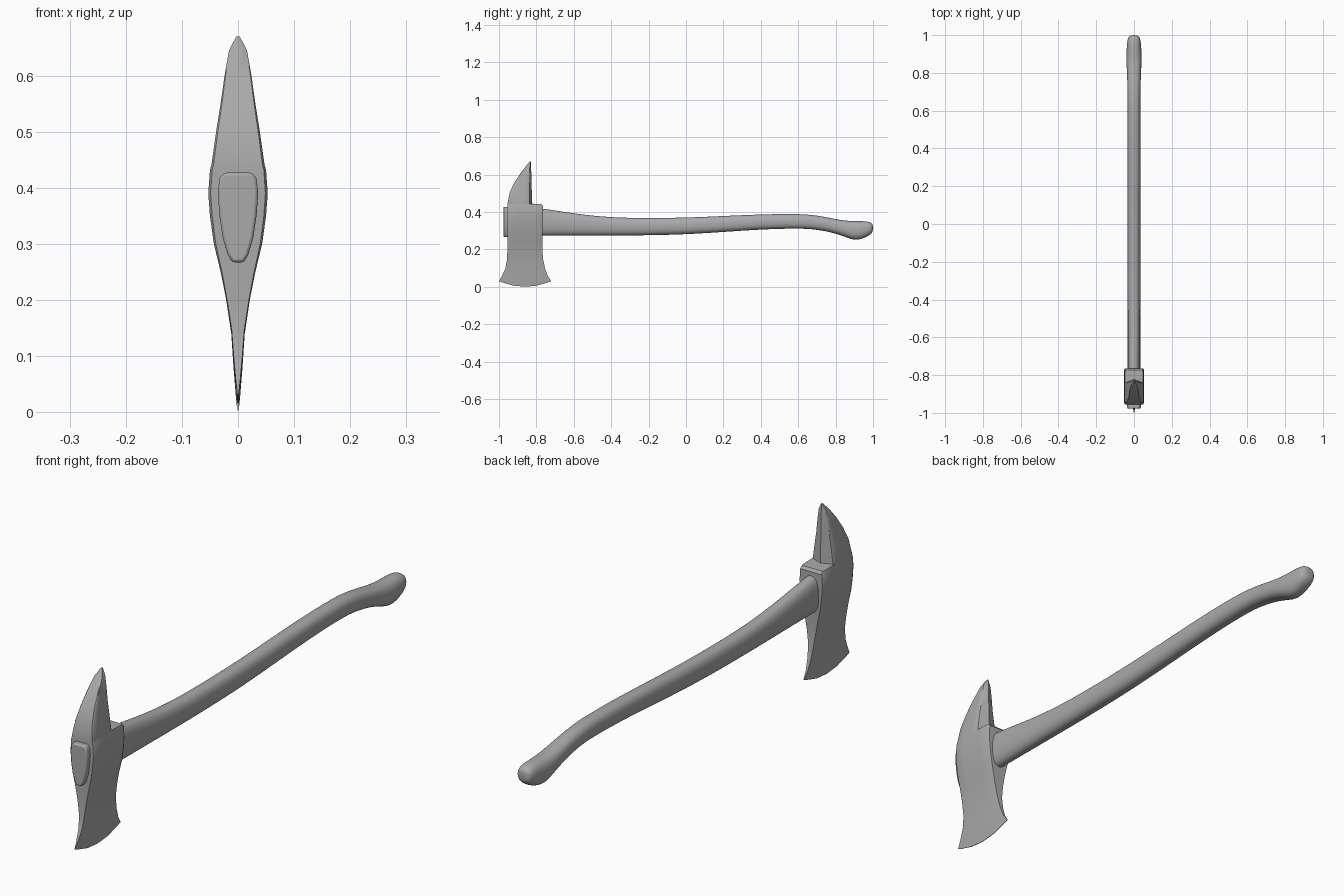
import bpy
import bmesh
from math import cos, sin, tau, radians, copysign

cube = bpy.data.objects.get("Cube")
if cube:
    bpy.data.objects.remove(cube, do_unlink=True)

grey = bpy.data.materials.new("plain grey")
grey.use_nodes = True
colour = (0.4, 0.4, 0.4, 1)
grey.diffuse_color = colour
grey.node_tree.nodes["Principled BSDF"].inputs["Base Color"].default_value = colour


def make_object(name, bm):
    bmesh.ops.recalc_face_normals(bm, faces=bm.faces)
    mesh = bpy.data.meshes.new(name)
    bm.to_mesh(mesh)
    bm.free()
    mesh.materials.append(grey)
    obj = bpy.data.objects.new(name, mesh)
    bpy.context.collection.objects.link(obj)
    return obj


def smooth(obj, angle):
    bpy.ops.object.select_all(action='DESELECT')
    obj.select_set(True)
    bpy.context.view_layer.objects.active = obj
    bpy.ops.object.shade_smooth_by_angle(angle=radians(angle))


def loft(name, rings):
    bm = bmesh.new()
    rows = [[bm.verts.new(p) for p in ring] for ring in rings]
    n = len(rows[0])
    for a, b in zip(rows, rows[1:]):
        for i in range(n):
            j = (i + 1) % n
            bm.faces.new((a[i], a[j], b[j], b[i]))
    bm.faces.new(rows[0])
    bm.faces.new(rows[-1])
    return make_object(name, bm)


# Axe head: height, front y, back y, half width, rise of the curved edge, back ridge
head_rows = [
    (0.00, -1.0, -0.72, 0.001, 0.03, 0),
    (0.03, -0.985, -0.738, 0.004, 0.026, 0),
    (0.08, -0.966, -0.753, 0.008, 0.016, 0),
    (0.14, -0.957, -0.764, 0.012, 0.006, 0),
    (0.20, -0.955, -0.768, 0.021, 0, 0),
    (0.25, -0.955, -0.768, 0.031, 0, 0),
    (0.30, -0.955, -0.766, 0.043, 0, 0),
    (0.35, -0.955, -0.765, 0.05, 0, 0),
    (0.39, -0.955, -0.765, 0.053, 0, 0),
    (0.432, -0.955, -0.765, 0.05, 0, 0),
    (0.442, -0.954, -0.773, 0.047, 0, 0),
    (0.444, -0.954, -0.838, 0.047, 0, 0.016),
    (0.50, -0.944, -0.838, 0.039, 0, 0.014),
    (0.55, -0.922, -0.838, 0.031, 0, 0.012),
    (0.60, -0.89, -0.836, 0.024, 0, 0.009),
    (0.645, -0.855, -0.834, 0.016, 0, 0.006),
    (0.67, -0.836, -0.831, 0.003, 0, 0.001),
]
side = [(0, 0.92), (0.05, 1), (0.28, 1), (0.5, 1), (0.72, 1), (0.95, 1), (1, 0.92)]


def head_ring(z, front, back, width, rise, ridge):
    def point(t, s, bulge=0):
        return (s * width, front + t * (back - front) + bulge,
                z + rise * (2 * t - 1) ** 2)
    return ([point(0, 0)] + [point(t, s) for t, s in side]
            + [point(1, 0, ridge)] + [point(t, -s) for t, s in reversed(side)])


smooth(loft("axe_head", [head_ring(*row) for row in head_rows]), 35)

# Raised striking plate on the front of the head
half = [(0.010, 0.267), (0.018, 0.28), (0.027, 0.31), (0.033, 0.35),
        (0.036, 0.39), (0.033, 0.417), (0.025, 0.427)]
outline = half + [(-x, z) for x, z in reversed(half)]
plate = loft("striking_plate", [[(x, y, z) for x, z in outline] for y in (-0.94, -0.977)])
bevel = plate.modifiers.new("Rounded rim", 'BEVEL')
bevel.width = 0.005
bevel.segments = 2
bevel.limit_method = 'ANGLE'
bevel.angle_limit = radians(50)
smooth(plate, 40)

# Curved wooden handle: y, top, bottom, half width
handle_rows = [
    (-0.85, 0.425, 0.272, 0.034), (-0.76, 0.42, 0.272, 0.034),
    (-0.60, 0.392, 0.273, 0.034), (-0.40, 0.37, 0.273, 0.034),
    (-0.20, 0.368, 0.274, 0.034), (0.00, 0.37, 0.279, 0.034),
    (0.20, 0.379, 0.292, 0.034), (0.40, 0.388, 0.306, 0.034),
    (0.60, 0.391, 0.312, 0.034), (0.70, 0.383, 0.306, 0.034),
    (0.80, 0.362, 0.285, 0.038), (0.86, 0.353, 0.262, 0.041),
    (0.905, 0.352, 0.246, 0.041), (0.95, 0.352, 0.258, 0.038),
    (0.985, 0.347, 0.276, 0.034), (1.00, 0.335, 0.294, 0.022),
]


def handle_ring(y, top, bottom, width, sides=16):
    def rounded(v):
        return copysign(abs(v) ** 0.85, v)
    mid, tall = (top + bottom) / 2, (top - bottom) / 2
    return [(width * rounded(cos(tau * i / sides)), y,
             mid + tall * rounded(sin(tau * i / sides))) for i in range(sides)]


handle = loft("handle", [handle_ring(*row) for row in handle_rows])
smooth(handle, 180)
subsurf = handle.modifiers.new("Smooth curve", 'SUBSURF')
subsurf.levels = subsurf.render_levels = 2
